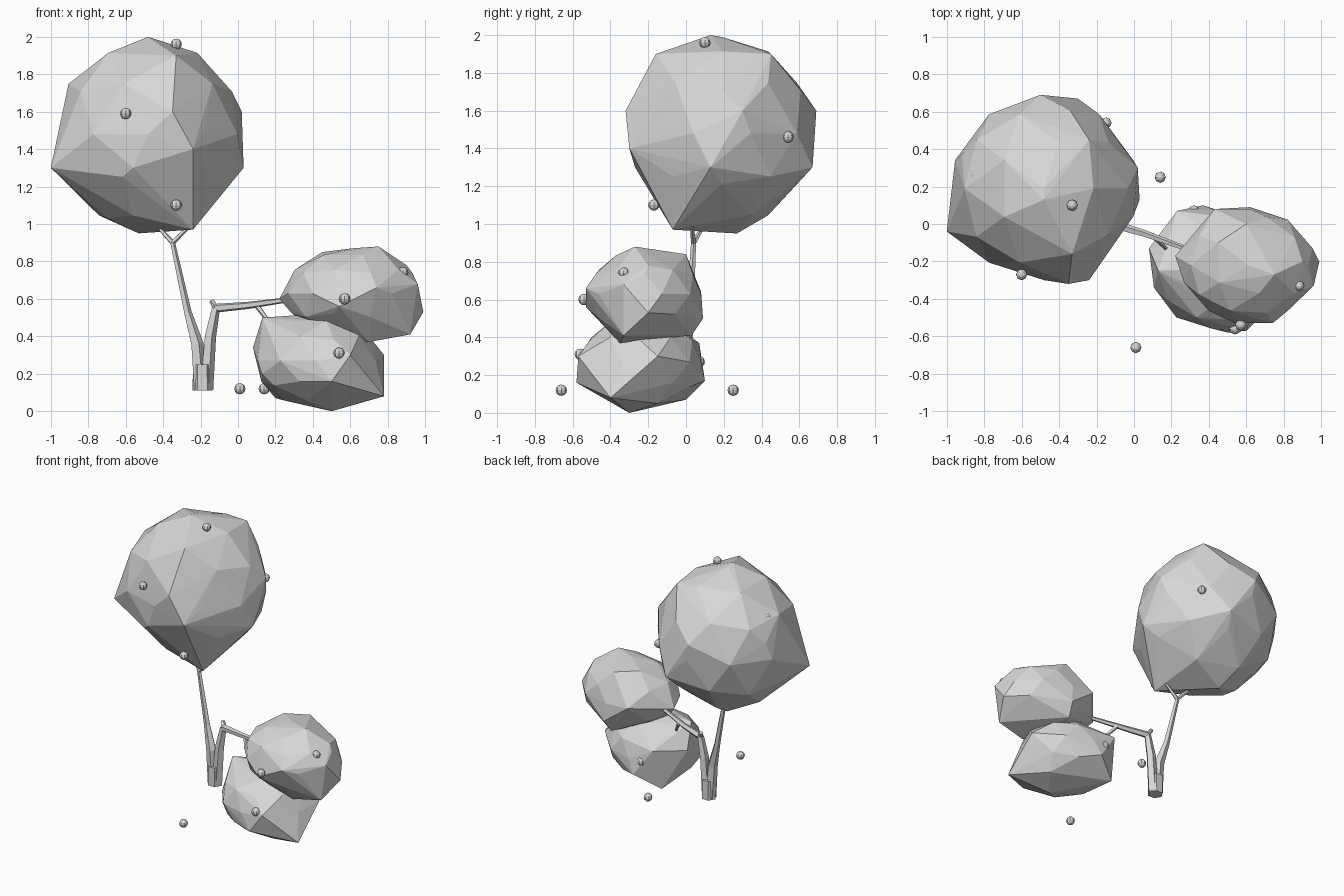
import bpy
import bmesh
import math
from mathutils import Vector

cube = bpy.data.objects.get("Cube")
if cube:
    bpy.data.objects.remove(cube, do_unlink=True)

# One plain grey for the whole tree
GREY = (.68, .68, .68, 1)
grey = bpy.data.materials.new("plain_grey")
grey.use_nodes = True
grey.diffuse_color = GREY
for node in grey.node_tree.nodes:
    if node.type == "BSDF_PRINCIPLED":
        node.inputs["Base Color"].default_value = GREY


def add_object(name, bm):
    """Turn a bmesh into a flat-shaded grey object."""
    bmesh.ops.recalc_face_normals(bm, faces=bm.faces[:])
    mesh = bpy.data.meshes.new(name)
    bm.to_mesh(mesh)
    bm.free()
    mesh.materials.append(grey)
    obj = bpy.data.objects.new(name, mesh)
    bpy.context.collection.objects.link(obj)
    return obj


def foliage(name, centre, radii, corners):
    """Faceted clump: the hull of a low-poly ellipsoid and its outer corners."""
    bm = bmesh.new()
    bmesh.ops.create_icosphere(bm, subdivisions=2, radius=1)
    bmesh.ops.scale(bm, vec=radii, verts=bm.verts[:])
    bmesh.ops.translate(bm, vec=centre, verts=bm.verts[:])
    points = [v.co.copy() for v in bm.verts]
    bm.clear()
    for point in points + corners:
        bm.verts.new(point)
    bmesh.ops.convex_hull(bm, input=bm.verts[:])
    loose = [v for v in bm.verts if not v.link_faces]
    bmesh.ops.delete(bm, geom=loose, context="VERTS")
    return add_object(name, bm)


def limb(name, stations, radii, sides=5):
    """Tapered branch through the stations, with a radius at each."""
    bm = bmesh.new()
    points = [Vector(s) for s in stations]
    last = len(points) - 1
    rings = []
    for i, (point, radius) in enumerate(zip(points, radii)):
        along = points[min(i + 1, last)] - points[max(i - 1, 0)]
        turn = Vector((0, 0, 1)).rotation_difference(along)
        angles = [math.tau * k / sides for k in range(sides)]
        rings.append([bm.verts.new(
            point + turn @ Vector((math.cos(a), math.sin(a), 0)) * radius)
            for a in angles])
    for low, high in zip(rings, rings[1:]):
        for k in range(sides):
            n = (k + 1) % sides
            bm.faces.new((low[k], low[n], high[n], high[k]))
    bm.faces.new(rings[0])
    bm.faces.new(rings[-1])
    return add_object(name, bm)


# Foliage clumps
foliage("tall_foliage", (-.48, .19, 1.48), (.5, .49, .51), [
    (-1, -.04, 1.3), (-.92, .37, 1.6), (-.7, .3, 1.9), (-.48, .13, 2),
    (-.33, -.16, 1.9), (-.24, .45, 1.9), (.02, .3, 1.6), (.03, .13, 1.3),
    (-.24, -.07, .97), (-.53, .27, .95), (-.7, .1, 1.03), (-.35, -.32, 1.6),
    (-.24, -.3, 1.4), (-.56, -.27, 1.3), (-.5, .69, 1.6), (-.3, .67, 1.3),
    (-.7, .6, 1.5)])

foliage("upper_side_foliage", (.61, -.22, .63), (.36, .3, .24), [
    (.22, -.17, .6), (.43, .08, .64), (.62, .09, .5), (.99, -.2, .53),
    (.96, -.33, .68), (.74, -.53, .66), (.54, -.53, .56), (.75, -.27, .88),
    (.45, -.1, .85), (.6, 0, .84), (.6, .03, .41), (.7, -.35, .37),
    (.92, -.33, .41), (.9, -.2, .78)])

foliage("lower_side_foliage", (.42, -.24, .27), (.33, .32, .25), [
    (.08, -.13, .34), (.13, -.25, .5), (.13, -.37, .2), (.5, -.58, .16),
    (.6, -.57, .3), (.78, -.4, .08), (.78, -.15, .3), (.62, -.15, .05),
    (.5, -.3, 0), (.2, 0, .07), (.37, .1, .17), (.23, .07, .37)])

# Forked trunk and branches
fork = (-.35, .04, .9)
elbow = (-.12, 0, .55)
limb("trunk_base", [(-.19, 0, .11), (-.19, 0, .25)], (.053, .05), sides=6)
limb("tall_trunk", [(-.2, 0, .12), (-.22, 0, .36), (-.27, .02, .53), fork],
     (.042, .036, .022, .014))
limb("short_trunk", [(-.17, 0, .12), (-.15, 0, .4), elbow],
     (.038, .033, .024))
for side, tip in (("left", (-.25, .03, 1)), ("right", (-.44, .1, 1))):
    limb(f"{side}_twig", [fork, tip], (.014, .01))
limb("side_branch", [(-.14, .02, .59), elbow, (.05, -.05, .565), (.3, -.14, .6)],
     (.014, .025, .02, .013))
limb("side_twig", [(.1, -.06, .565), (.17, -.13, .47)], (.015, .01))

# Round fruit, most on the foliage and two low down on their own
FRUIT = {
    "loose": [(.01, -.66, .12), (.14, .25, .12)],
    "tall": [(-.33, .1, 1.96), (-.6, -.27, 1.59), (-.33, -.17, 1.1),
             (-.15, .54, 1.46), (-.85, .26, 1.74), (-.67, .41, 1.15)],
    "side": [(.88, -.33, .74), (.57, -.54, .6), (.54, -.56, .31),
             (.32, .07, .27)],
}
for group, spots in FRUIT.items():
    for spot in spots:
        bm = bmesh.new()
        bmesh.ops.create_uvsphere(bm, u_segments=8, v_segments=6, radius=.03)
        add_object(f"{group}_fruit", bm).location = spot
